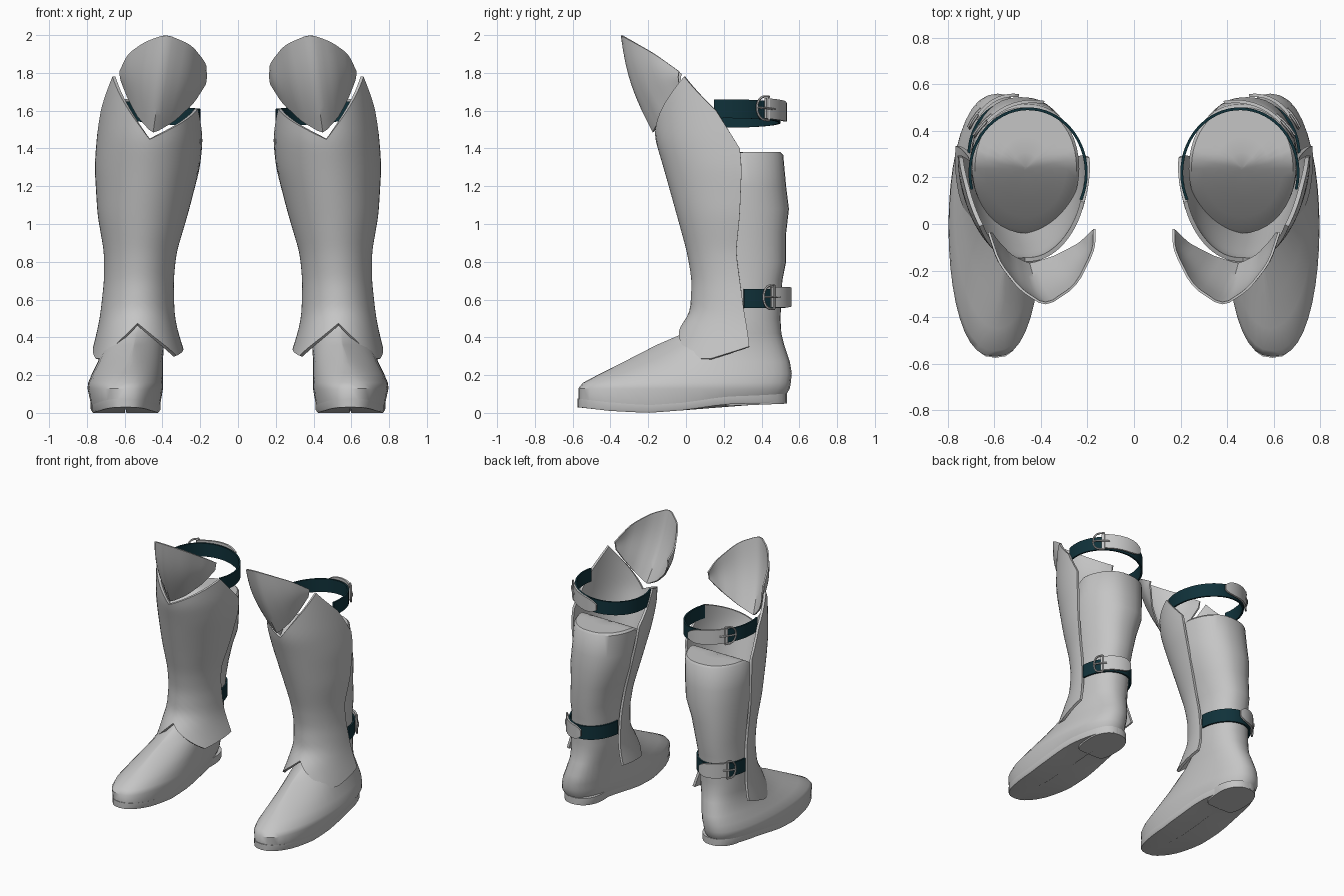
import bpy, bmesh
from math import sin, cos, pi, radians, copysign
from mathutils import Vector

if "Cube" in bpy.data.objects:
    bpy.data.objects.remove(bpy.data.objects["Cube"])


def material(name, color):
    m = bpy.data.materials.new(name)
    m.use_nodes = True
    m.diffuse_color = color
    m.node_tree.nodes["Principled BSDF"].inputs["Base Color"].default_value = color
    return m


STEEL = material("pale grey", (0.56, 0.56, 0.56, 1))
TEAL = material("dark teal", (0.005, 0.031, 0.042, 1))


def linear(keys, t):
    """Interpolate rows of (t, values...) in straight steps."""
    for a, b in zip(keys, keys[1:]):
        if t <= b[0]:
            f = max(0, (t - a[0]) / (b[0] - a[0]))
            return [p + (q - p) * f for p, q in zip(a[1:], b[1:])]
    return list(keys[-1][1:])


def smooth(keys, t, w):
    """Same, softened by averaging nearby samples."""
    samples = [linear(keys, t + w * k) for k in (-1, -0.5, 0, 0.5, 1)]
    return [sum(c) / len(samples) for c in zip(*samples)]


def surface(name, rows, mat, closed=False, caps=False, thick=0):
    """Skin rows of points, give thickness, mirror to the other leg."""
    bm = bmesh.new()
    grid = [[bm.verts.new(p) for p in row] for row in rows]
    n = len(grid[0])
    for lo, hi in zip(grid, grid[1:]):
        for i in range(n if closed else n - 1):
            j = (i + 1) % n
            bm.faces.new((lo[i], lo[j], hi[j], hi[i]))
    if caps:
        bm.faces.new(grid[0][::-1])
        bm.faces.new(grid[-1])
    bmesh.ops.recalc_face_normals(bm, faces=bm.faces)
    mesh = bpy.data.meshes.new(name)
    bm.to_mesh(mesh)
    bm.free()
    mesh.materials.append(mat)
    obj = bpy.data.objects.new(name, mesh)
    bpy.context.collection.objects.link(obj)
    bpy.ops.object.select_all(action='DESELECT')
    obj.select_set(True)
    bpy.context.view_layer.objects.active = obj
    if thick:
        s = obj.modifiers.new("thickness", 'SOLIDIFY')
        s.thickness, s.offset = thick, 0
    m = obj.modifiers.new("other leg", 'MIRROR')
    m.use_mirror_merge = False
    for mod in list(obj.modifiers):
        bpy.ops.object.modifier_apply(modifier=mod.name)
    bpy.ops.object.shade_smooth_by_angle(angle=radians(40))


def outline(cx, hw, front, back, pinch, z, n=40):
    """Horizontal outline of the boot; pinch narrows its front, z follows y."""
    ring = []
    for i in range(n):
        a = 2 * pi * i / n
        s, c = sin(a), cos(a)
        y = (front + back) / 2 + (back - front) / 2 * c
        power = pinch if c < 0 else 0.85
        ring.append(Vector((cx + hw * copysign(abs(s) ** power, s), y, z(y))))
    return ring


# Boot: foot and shaft. Columns: z, centre x, half width, front y, back y, pinch
SOLE = [(-0.57, 0.03), (-0.4, 0.01), (-0.2, 0), (0, 0.015), (0.2, 0.045), (0.53, 0.055)]
BOOT = [
    (0.08, 0.595, 0.185, -0.57, 0.53, 0.8), (0.13, 0.597, 0.2, -0.57, 0.55, 0.8),
    (0.16, 0.595, 0.198, -0.545, 0.555, 0.85), (0.21, 0.585, 0.187, -0.45, 0.56, 1),
    (0.27, 0.57, 0.172, -0.33, 0.55, 1.3), (0.36, 0.552, 0.16, -0.155, 0.52, 2.1),
    (0.42, 0.545, 0.16, -0.015, 0.505, 1.6), (0.5, 0.54, 0.16, 0.06, 0.5, 0.85),
    (0.7, 0.53, 0.16, 0.07, 0.51, 0.85), (0.8, 0.525, 0.165, 0.06, 0.53, 0.85),
    (0.95, 0.505, 0.19, 0.03, 0.53, 0.85), (1.08, 0.485, 0.215, 0, 0.545, 0.85),
    (1.2, 0.475, 0.225, -0.02, 0.53, 0.9), (1.365, 0.465, 0.23, -0.04, 0.515, 1)]


def tread(y):
    return linear(SOLE, y)[0]


def sloped(z):
    """Upper levels fall away towards the shin."""
    amount = max(0, (z - 1) / 0.38)
    return lambda y: z - 1.1 * amount * max(0, 0.28 - y) ** 1.2


boot = [outline(*BOOT[0][1:], lambda y: tread(y) + 0.04)]
boot += [outline(*row[1:], sloped(row[0])) for row in BOOT[1:]]
boot += [outline(0.465, 0.23 * k, 0.2375 - 0.2775 * k, 0.2375 + 0.2775 * k, 1, sloped(1.38))
         for k in (0.95, 0.75, 0.5, 0.25, 0.04)]
surface("boot", boot, STEEL, closed=True, caps=True)


# Sole and heel block
def slab(name, front, back, cx, hw, pinch, low, high):
    levels = [(0.02, low), (0.97, low), (1, lambda y: low(y) + 0.008), (1, high), (0.02, high)]
    mid, half = (front + back) / 2, (back - front) / 2
    surface(name, [outline(cx, hw * k, mid - half, mid + half, pinch, f) for k, f in levels],
            STEEL, closed=True, caps=True)


slab("sole", -0.575, 0.535, 0.595, 0.185, 0.8, tread, lambda y: tread(y) + 0.045)
slab("heel", 0.21, 0.535, 0.58, 0.135, 0.25, lambda y: 0.036 + (y - 0.21) * 0.04, lambda y: 0.1)

# Greave. Columns: z, inner x, outer x, front y, back y
GREAVE = [
    (0.28, 0.28, 0.775, -0.13, 0.34), (0.36, 0.305, 0.755, -0.065, 0.335),
    (0.44, 0.33, 0.735, -0.035, 0.325), (0.52, 0.345, 0.72, 0.03, 0.31),
    (0.7, 0.35, 0.7, 0.04, 0.285), (0.85, 0.335, 0.7, 0.015, 0.265),
    (1.05, 0.275, 0.735, -0.04, 0.285), (1.3, 0.21, 0.75, -0.11, 0.295),
    (1.45, 0.195, 0.74, -0.155, 0.28), (1.6, 0.2, 0.725, -0.165, 0.26),
    (1.8, 0.22, 0.7, -0.17, 0.22)]
TOP_EDGE = [(-1, 1.4), (-0.75, 1.61), (0, 1.45), (0.6, 1.78), (0.85, 1.6), (1, 1.4)]
LOW_EDGE = [(-1, 0.34), (-0.6, 0.3), (0, 0.47), (0.55, 0.285), (0.7, 0.285), (1, 0.35)]


def greave_point(u, v):
    low, high = linear(LOW_EDGE, u)[0], linear(TOP_EDGE, u)[0]
    z = low + (high - low) * v
    inner, outer, front, back = smooth(GREAVE, z, 0.04)
    a = u * pi / 2
    return Vector(((inner + outer) / 2 + (outer - inner) / 2 * sin(a),
                   back - (back - front) * cos(a), z))


surface("greave", [[greave_point(i / 20 - 1, j / 28) for i in range(41)] for j in range(29)],
        STEEL, thick=0.018)

# Knee plate, skinned between its lower and upper edges. Columns: u, x, y, z
KNEE_LOW = [
    (-3, 0.172, -0.025, 1.745), (-2, 0.235, -0.085, 1.645), (-1, 0.34, -0.14, 1.545),
    (0, 0.45, -0.175, 1.48), (1, 0.53, -0.135, 1.57), (2, 0.582, -0.08, 1.67), (3, 0.615, -0.035, 1.755)]
KNEE_TOP = [
    (-3, 0.17, -0.015, 1.79), (-2, 0.172, -0.11, 1.85), (-1, 0.25, -0.265, 1.95),
    (0, 0.38, -0.352, 2.005), (1, 0.49, -0.28, 1.965), (2, 0.58, -0.165, 1.9), (3, 0.627, -0.025, 1.8)]


def knee_point(u, v):
    low, high = Vector(smooth(KNEE_LOW, u, 0.15)), Vector(smooth(KNEE_TOP, u, 0.25))
    return low.lerp(high, v) + Vector((0.006 * u, -0.03, 0)) * sin(pi * v) * cos(u * pi / 6.5)


surface("knee_plate", [[knee_point(i / 4 - 3, j / 12) for i in range(25)] for j in range(13)],
        STEEL, thick=0.01)


# Straps with a tongue and a buckle
def strap(name, cx, cy, rx, ry, z, tilt, start, end, buckle):
    def at(deg, off, dz):
        a = radians(deg)
        x = cx + (rx + off) * cos(a)
        return Vector((x, cy + (ry + off) * sin(a), z + tilt * (x - cx) + dz))

    n = 36
    degs = [start + (end - start) * i / n for i in range(n + 1)]
    surface(name + "_strap", [[at(d, 0, h) for d in degs] for h in (-0.05, 0.05)],
            TEAL, thick=0.012)

    # Tongue: lies over the strap and lifts towards its rounded end
    span = [i / 16 for i in range(17)]
    rows = [[at(buckle + 60 * t, 0.014 + 0.022 * t, h * (1 - t ** 8 * 0.6) + 0.008)
             for t in span] for h in (-0.054, 0, 0.054)]
    surface(name + "_tongue", rows, STEEL, thick=0.014)

    # Buckle: D-shaped frame and prong, as thin tubes
    def tube(label, path):
        pts = [at(*p) for p in path]
        rings = []
        for k, p in enumerate(pts):
            along = pts[min(k + 1, len(pts) - 1)] - pts[max(k - 1, 0)]
            out = Vector((cos(radians(path[k][0])), sin(radians(path[k][0])), 0))
            side = out.cross(along.normalized())
            rings.append([p + 0.0065 * (out * cos(a) + side * sin(a))
                          for a in (pi * s / 3 for s in range(6))])
        surface(label, rings, STEEL, closed=True, caps=True)

    tube(name + "_buckle", [(buckle + 4 - 16 * max(0, cos(a)) ** 0.6, 0.02, 0.008 + 0.064 * sin(a))
                            for a in (2 * pi * k / 24 for k in range(25))])
    tube(name + "_prong", [(buckle + d, 0.028, 0.008) for d in (-12, -5, 4, 12)])


strap("upper", 0.455, 0.22, 0.25, 0.275, 1.585, 0.1, -15, 205, 44)
strap("lower", 0.535, 0.29, 0.175, 0.23, 0.605, 0, 4, 176, 41)
